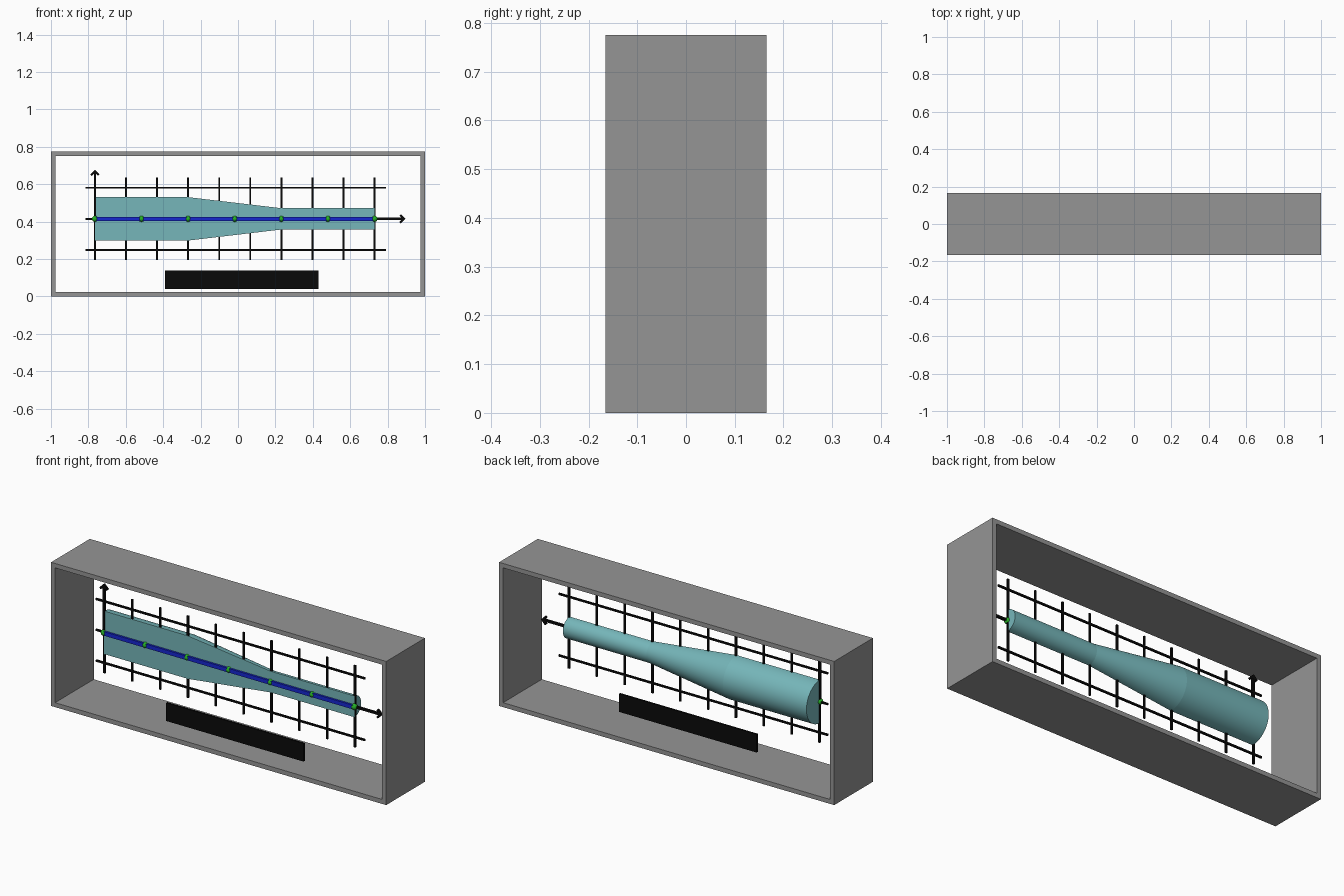
import bpy, bmesh, math

if "Cube" in bpy.data.objects:
    bpy.data.objects.remove(bpy.data.objects["Cube"])

def material(name, rgb):
    m = bpy.data.materials.new(name)
    m.diffuse_color = (*rgb, 1)
    m.use_nodes = True
    m.node_tree.nodes["Principled BSDF"].inputs["Base Color"].default_value = m.diffuse_color
    return m

GREY = material("grey", (0.30, 0.30, 0.30))
TEAL = material("teal", (0.18, 0.47, 0.49))
BLACK = material("black", (0.003, 0.003, 0.003))
BLUE = material("blue", (0.008, 0.02, 0.65))
GREEN = material("green", (0.02, 0.45, 0.02))

X0, X1, ZC, YC = -0.765, 0.73, 0.415, -0.05   # chart origin, end, axis height, plane
STEP = (X1 - X0) / 9

def finish(name, bm, mat):
    bmesh.ops.recalc_face_normals(bm, faces=bm.faces[:])
    me = bpy.data.meshes.new(name)
    bm.to_mesh(me)
    bm.free()
    me.materials.append(mat)
    ob = bpy.data.objects.new(name, me)
    bpy.context.collection.objects.link(ob)
    return ob

def box(name, x, y, z, mat):
    bm = bmesh.new()
    bmesh.ops.create_cube(bm, size=1)
    for v in bm.verts:
        for i, (a, b) in enumerate((x, y, z)):
            v.co[i] = a if v.co[i] < 0 else b
    return finish(name, bm, mat)

def plate(name, outline, y0, y1, mat):
    bm = bmesh.new()
    f = bm.faces.new([bm.verts.new((x, y0, z)) for x, z in outline])
    new = bmesh.ops.extrude_face_region(bm, geom=[f])["geom"]
    bmesh.ops.translate(bm, vec=(0, y1 - y0, 0),
                        verts=[g for g in new if isinstance(g, bmesh.types.BMVert)])
    return finish(name, bm, mat)

# Open box frame
T, D, H = 0.024, 0.165, 0.775
box("frame_bottom", (-1, 1), (-D, D), (0, T), GREY)
box("frame_top", (-1, 1), (-D, D), (H - T, H), GREY)
for name, a in (("frame_left", -1), ("frame_right", 1 - T)):
    box(name, (a, a + T), (-D, D), (T, H - T), GREY)

# Half solid of revolution with flat face to the front
profile = [(X0, 0.116), (-0.267, 0.116), (0.232, 0.057), (X1, 0.057)]
N = 32
bm = bmesh.new()
rings = [[bm.verts.new((x, YC + r * math.sin(math.pi * i / N), ZC + r * math.cos(math.pi * i / N)))
          for i in range(N + 1)] for x, r in profile]
for a, b in zip(rings, rings[1:]):
    for i in range(N + 1):
        j = (i + 1) % (N + 1)
        bm.faces.new((a[i], a[j], b[j], b[i]))
bm.faces.new(rings[0])
bm.faces.new(rings[-1])
pipe = finish("half_pipe", bm, TEAL)
bpy.context.view_layer.objects.active = pipe
pipe.select_set(True)
bpy.ops.object.shade_smooth_by_angle(angle=math.radians(5.7))
pipe.select_set(False)

# Grid lines just behind the flat face
G = 0.005
GY = (YC + 0.001, YC + 0.009)
for i in range(10):
    x = X0 + i * STEP
    box(f"grid_vertical_{i}", (x - G, x + G), GY, (0.195, 0.637), BLACK)
for i in (-1, 0, 1):
    z = ZC + i * STEP
    box(f"grid_horizontal_{i + 1}", (-0.815, 0.79), GY, (z - G, z + G), BLACK)

# Axes with chevron arrow heads
A = 0.006
AY = (YC - 0.004, YC + 0.008)
box("axis_up", (X0 - A, X0 + A), AY, (ZC, 0.67), BLACK)
box("axis_right", (X1, 0.888), AY, (ZC - A, ZC + A), BLACK)
chevron = [(0, 0), (-0.025, 0.025), (-0.033, 0.017), (-0.016, 0), (-0.033, -0.017), (-0.025, -0.025)]
plate("arrow_right", [(0.896 + u, ZC + v) for u, v in chevron], *AY, BLACK)
plate("arrow_up", [(X0 + v, 0.678 + u) for u, v in chevron], *AY, BLACK)

# Centre line and node markers
box("centre_line", (X0, X1), (YC - 0.011, YC + 0.008), (ZC - 0.011, ZC + 0.011), BLUE)
for i in range(7):
    bm = bmesh.new()
    bmesh.ops.create_uvsphere(bm, u_segments=16, v_segments=10, radius=0.016)
    bmesh.ops.translate(bm, vec=(X0 + i * (X1 - X0) / 6, YC, ZC), verts=bm.verts[:])
    for f in bm.faces:
        f.smooth = True
    finish(f"node_{i}", bm, GREEN)

# Caption panel
box("caption_panel", (-0.39, 0.43), (YC - 0.005, YC + 0.005), (0.04, 0.138), BLACK)
